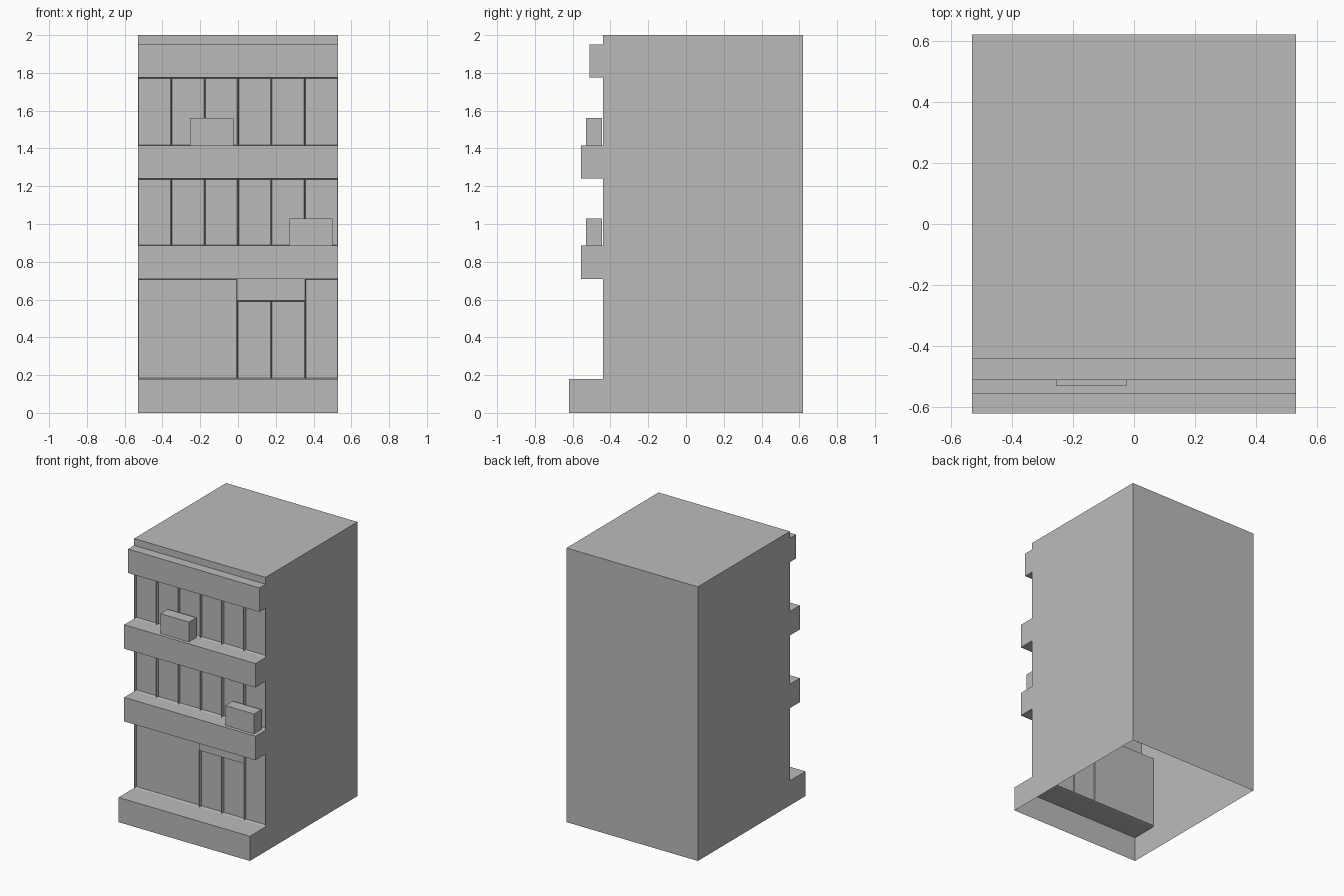
import bpy
import bmesh

cube = bpy.data.objects.get("Cube")
if cube:
    bpy.data.objects.remove(cube, do_unlink=True)

HALF = 0.53      # half the facade width
WALL = -0.44     # facade plane
FRAME = 0.006    # frame width round each pane
RECESS = 0.02    # how far panes sit behind the facade

grey = bpy.data.materials.new("plain_grey")
grey.use_nodes = True
grey.diffuse_color = (0.5, 0.5, 0.5, 1)
grey.node_tree.nodes["Principled BSDF"].inputs["Base Color"].default_value = (0.5, 0.5, 0.5, 1)


def finish(bm, name):
    mesh = bpy.data.meshes.new(name)
    bm.to_mesh(mesh)
    bm.free()
    mesh.materials.append(grey)
    obj = bpy.data.objects.new(name, mesh)
    bpy.context.collection.objects.link(obj)
    return obj


def strip(bm, x0, x1, p, q):
    """Quad across the width between two (y, z) profile points."""
    corners = [(x0, *p), (x0, *q), (x1, *q), (x1, *p)]
    return bm.faces.new([bm.verts.new(c) for c in corners])


def panes(bm, xs, top, bottom):
    """Row of neighbouring panes, each to be inset."""
    return [strip(bm, a, b, (WALL, top), (WALL, bottom)) for a, b in zip(xs, xs[1:])]


# Side profile, from the back foot over the roof and down the front
profile = [(0.62, 0), (0.62, 2), (WALL, 2), (WALL, 1.95)]
for front, top, bottom in ((-0.51, 1.95, 1.775), (-0.555, 1.415, 1.24), (-0.555, 0.885, 0.71)):
    profile += [(WALL, top), (front, top), (front, bottom), (WALL, bottom)]
profile.pop(3)
profile += [(WALL, 0.18), (-0.62, 0.18), (-0.62, 0)]

# Building shell, open underneath
bm = bmesh.new()
glazed = []
six_bays = [-HALF + i * HALF / 3 for i in range(7)]
for p, q in zip(profile, profile[1:]):
    storey = p[0] == q[0] == WALL and p[1] - q[1] > 0.3
    if not storey:
        strip(bm, -HALF, HALF, p, q)
    elif q[1] > 0.5:
        glazed += panes(bm, six_bays, p[1], q[1])
    else:
        # Shop window, double door with a plain panel above, side window
        left, right, lintel = -0.005, 0.355, 0.595
        glazed += panes(bm, [-HALF, left], p[1], q[1])
        glazed += panes(bm, [right, HALF], p[1], q[1])
        glazed += panes(bm, [left, (left + right) / 2, right], lintel, q[1])
        strip(bm, left, right, p, (WALL, lintel))

bm.faces.new([bm.verts.new((HALF, *p)) for p in profile])
bm.faces.new([bm.verts.new((-HALF, *p)) for p in reversed(profile)])
bm.normal_update()
bmesh.ops.inset_individual(bm, faces=glazed, thickness=FRAME, depth=-RECESS)
bmesh.ops.remove_doubles(bm, verts=bm.verts, dist=0.0001)
finish(bm, "building_shell")

# Air conditioner boxes standing on the ledges
for name, x, z in (("upper_ac_box", -0.14, 1.415), ("lower_ac_box", 0.385, 0.885)):
    bm = bmesh.new()
    bmesh.ops.create_cube(bm, size=1)
    bmesh.ops.scale(bm, vec=(0.23, 0.085, 0.145), verts=bm.verts)
    box = finish(bm, name)
    box.location = (x, -0.4875, z + 0.0725)
